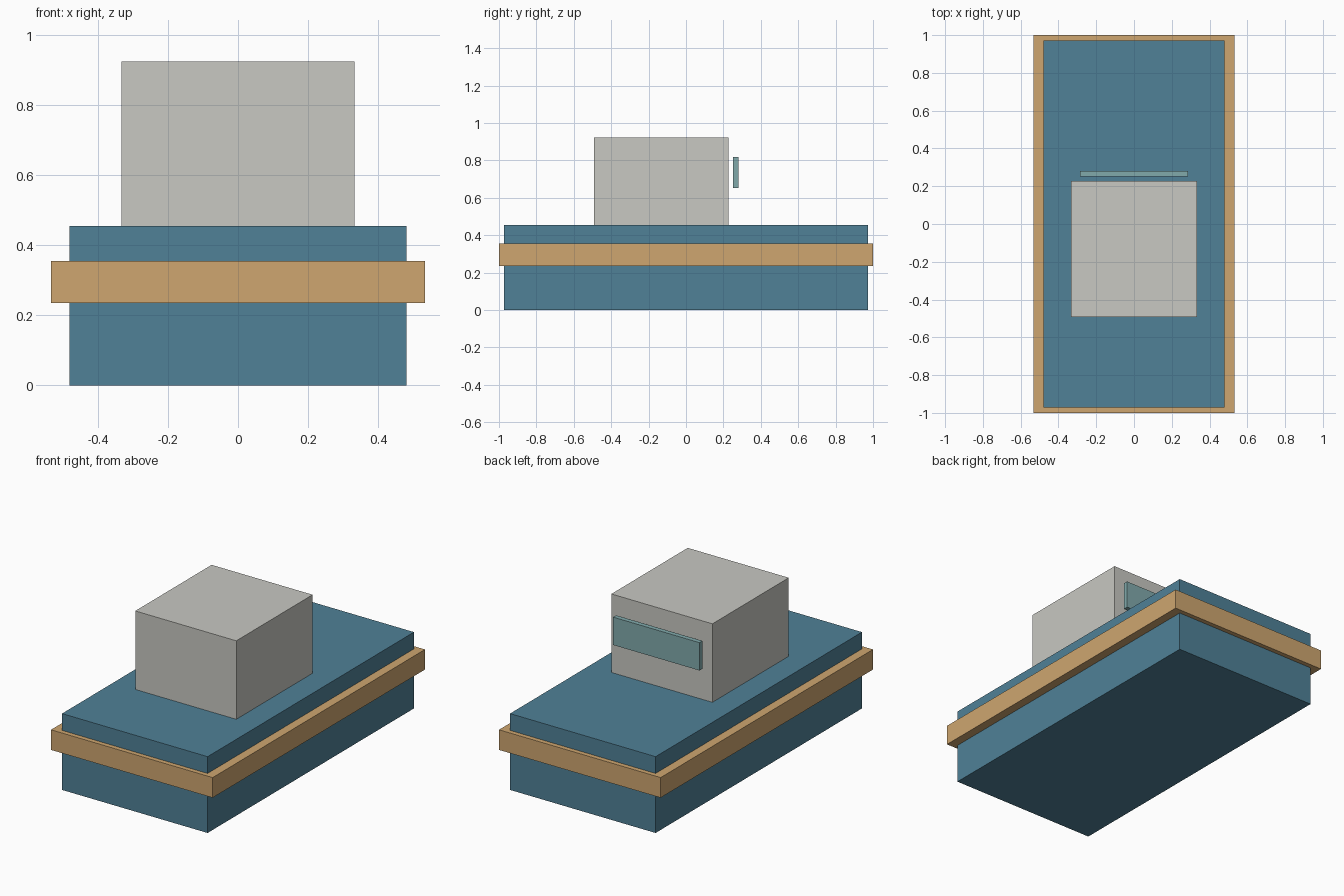
import bpy

if "Cube" in bpy.data.objects:
    bpy.data.objects.remove(bpy.data.objects["Cube"])


def material(name, rgb):
    mat = bpy.data.materials.new(name)
    mat.diffuse_color = (*rgb, 1)
    mat.use_nodes = True
    mat.node_tree.nodes["Principled BSDF"].inputs["Base Color"].default_value = mat.diffuse_color
    return mat


def box(name, x, y, z, mat):
    """Axis-aligned box from (min, max) ranges."""
    ranges = (x, y, z)
    bpy.ops.mesh.primitive_cube_add(size=1, location=[(a + b) / 2 for a, b in ranges])
    obj = bpy.context.object
    obj.name = name
    obj.scale = [b - a for a, b in ranges]
    bpy.ops.object.transform_apply(location=False, rotation=False, scale=True)
    obj.data.materials.append(mat)
    return obj


blue = material("hull_blue", (0.08, 0.22, 0.31))
tan = material("trim_tan", (0.62, 0.38, 0.16))
white = material("cabin_white", (0.58, 0.58, 0.54))
glass = material("window_teal", (0.22, 0.40, 0.41))

# Hull block and the trim band around it
box("hull", (-0.48, 0.48), (-0.972, 0.972), (0, 0.455), blue)
box("trim_band", (-0.533, 0.533), (-1, 1), (0.235, 0.355), tan)

# Cabin on the deck, with a window panel standing just off its back wall
box("cabin", (-0.333, 0.333), (-0.492, 0.227), (0.455, 0.923), white)
box("window", (-0.285, 0.285), (0.252, 0.28), (0.652, 0.818), glass)
